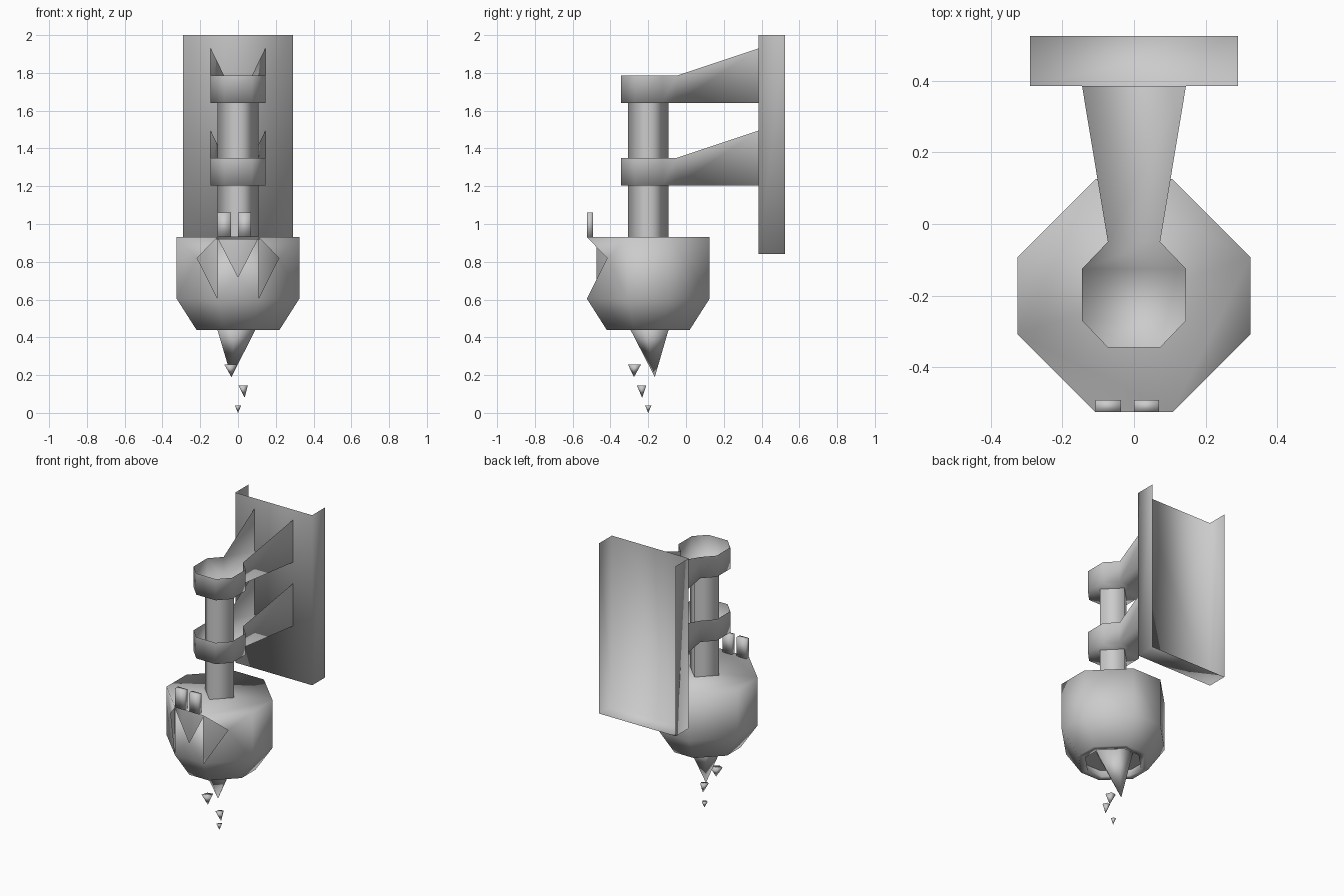
import bpy, bmesh

if "Cube" in bpy.data.objects:
    bpy.data.objects.remove(bpy.data.objects["Cube"])

CY = -0.2  # y of the hanging axis


def make(name, verts, faces, recalc=True):
    me = bpy.data.meshes.new(name)
    me.from_pydata(verts, [], faces)
    bm = bmesh.new()
    bm.from_mesh(me)
    if recalc:
        bmesh.ops.recalc_face_normals(bm, faces=bm.faces)
    bm.to_mesh(me)
    bm.free()
    ob = bpy.data.objects.new(name, me)
    bpy.context.collection.objects.link(ob)
    me.shade_smooth()
    return ob


def octagon(a, b, z):
    """Chamfered square; edge 0 is the front, edges run anticlockwise."""
    pts = [(-b, -a), (b, -a), (a, -b), (a, b), (b, a), (-b, a), (-a, b), (-a, -b)]
    return [(x, y + CY, z) for x, y in pts]


def loft(rings):
    """Quads between equal closed rings."""
    n = len(rings[0])
    verts = [v for r in rings for v in r]
    faces = [(k * n + i, k * n + (i + 1) % n, (k + 1) * n + (i + 1) % n, (k + 1) * n + i)
             for k in range(len(rings) - 1) for i in range(n)]
    return verts, faces


def box(name, x0, x1, y0, y1, z0, z1):
    rings = [[(x0, y0, z), (x1, y0, z), (x1, y1, z), (x0, y1, z)] for z in (z0, z1)]
    v, f = loft(rings)
    return make(name, v, f + [(3, 2, 1, 0), (4, 5, 6, 7)])


# Wall plate: shallow tray, open at the top and back
tray = []
for z in (0.84, 2.0):
    tray += [(-0.29, 0.525, z), (-0.29, 0.385, z), (0.29, 0.385, z), (0.29, 0.525, z)]
make("wall_plate", tray, [(0, 1, 5, 4), (1, 2, 6, 5), (2, 3, 7, 6), (3, 2, 1, 0)])

# Two open-topped bracket cups with flared arms
half = [(-0.145, 0.385), (-0.073, -0.05), (-0.145, -0.125), (-0.145, -0.27), (-0.073, -0.345)]
outline = half + [(-x, y) for x, y in reversed(half)]
for label, z in (("upper", 1.64), ("lower", 1.205)):
    n = len(outline)
    low = [(x, y, z) for x, y in outline]
    top = [(x, y, z + (0.29 if y > 0 else 0.145)) for x, y in outline]
    walls = [(i, i + 1, n + i + 1, n + i) for i in range(n - 1)]
    floors = [(0, 1, 8, 9), (1, 2, 7, 8), (2, 3, 6, 7), (3, 4, 5, 6)]
    make(label + "_bracket", low + top, walls + [f[::-1] for f in floors])

# Four-sided post
post = [[(0, CY - 0.108, z), (0.108, CY, z), (0, CY + 0.108, z), (-0.108, CY, z)]
        for z in (0.93, 1.64)]
make("post", *loft(post))

# Vessel: thick shell with a cracked front, lip and inner wall
rings = [octagon(0.325, 0.108, 0.93), octagon(0.325, 0.108, 0.605),
         octagon(0.22, 0.073, 0.44), octagon(0.175, 0.058, 0.44),
         octagon(0.275, 0.092, 0.62), octagon(0.275, 0.092, 0.92)]
v, f = loft(rings)
f = [q for i, q in enumerate(f) if i not in (0, 1, 7)]  # open the three front walls
k = len(v)
v += [(0, CY - 0.325, 0.72), (0.2165, CY - 0.2165, 0.82), (-0.2165, CY - 0.2165, 0.82)]
f += [(0, 8, k), (8, 9, k), (9, 1, k)]                       # front wall below the V crack
f += [(1, k + 1, 2), (k + 1, 9, 10), (k + 1, 10, 2)]         # right wall round its crack
f += [(0, 7, k + 2), (k + 2, 7, 15), (k + 2, 15, 8)]         # left wall round its crack
f += [tuple(range(8))]                                       # top
make("vessel_shell", v, f)

# Contents seen inside the bottom opening
make("vessel_contents", octagon(0.205, 0.068, 0.5), [tuple(range(7, -1, -1))])

# Two tabs on the front rim
for i, (x0, x1) in enumerate(((-0.108, -0.037), (0.0, 0.07))):
    box("rim_tab_%d" % (i + 1), x0, x1, -0.525, -0.492, 0.93, 1.06)


# Hanging spike and falling drops: inverted pyramids
def spike(name, cx, cy, r, top, tip):
    base = [(cx - r, cy - r * 0.5, top), (cx - r * 0.1, cy - r, top), (cx + r, cy - r * 0.2, top),
            (cx + r * 0.5, cy + r, top), (cx - r * 0.6, cy + r * 0.8, top)]
    faces = [(i, 5, (i + 1) % 5) for i in range(5)] + [(0, 1, 2, 3, 4)]
    make(name, base + [tip], faces)


spike("drip_spike", -0.002, -0.2, 0.125, 0.5, (-0.035, -0.165, 0.19))
spike("drop_1", -0.038, -0.273, 0.034, 0.255, (-0.035, -0.275, 0.19))
spike("drop_2", 0.027, -0.235, 0.025, 0.145, (0.035, -0.232, 0.08))
spike("drop_3", 0.0, -0.2, 0.017, 0.04, (0.0, -0.2, 0.0))
